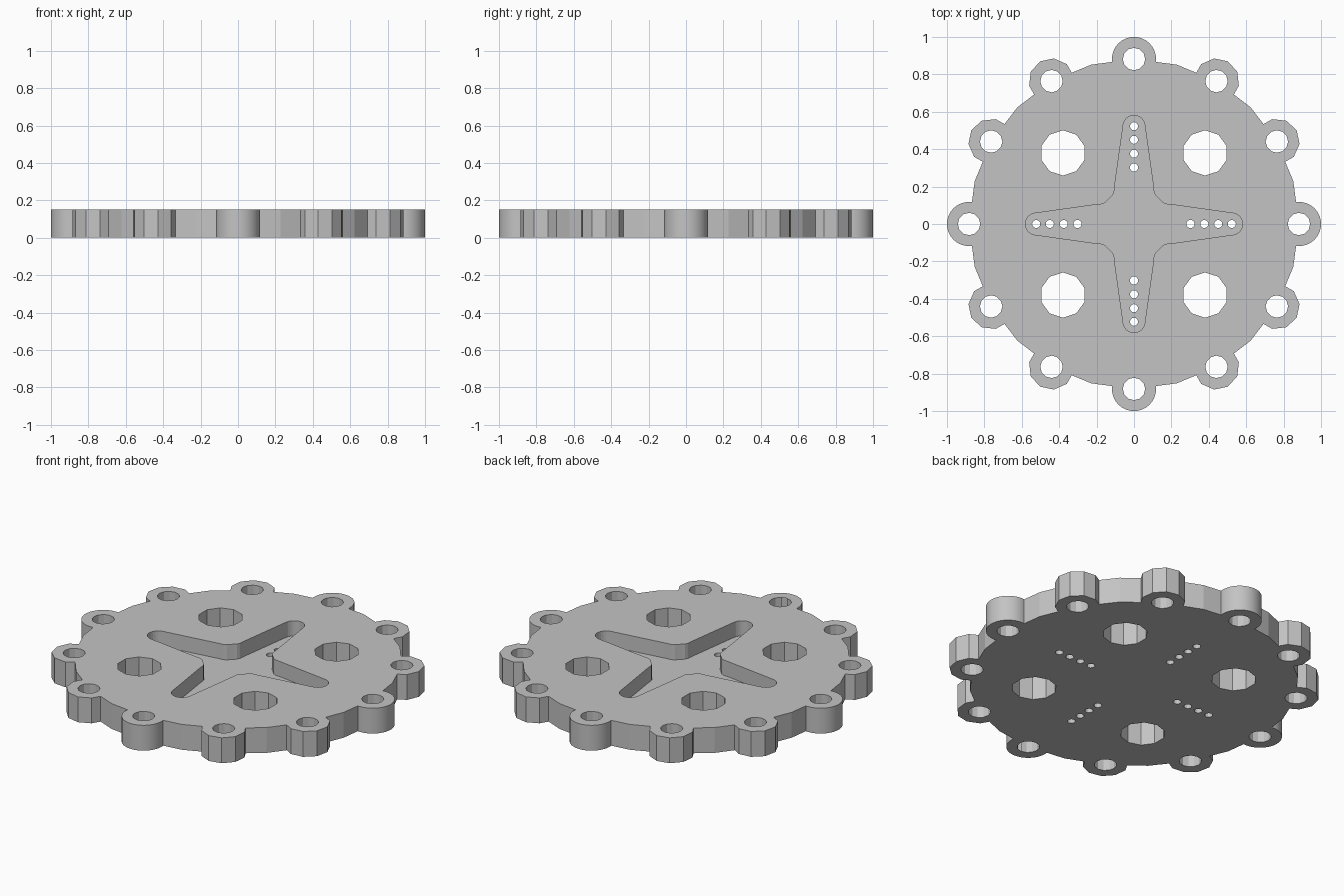
import bpy, bmesh
from math import sin, cos, pi, radians
from mathutils import Matrix

if "Cube" in bpy.data.objects:
    bpy.data.objects.remove(bpy.data.objects["Cube"])

HEIGHT = 0.15
RECESS_FLOOR = 0.06
RIM_R = 0.882

grey = bpy.data.materials.new("plain_grey")
grey.diffuse_color = (0.55, 0.55, 0.55, 1)
grey.use_nodes = True
grey.node_tree.nodes["Principled BSDF"].inputs["Base Color"].default_value = grey.diffuse_color


def circle(x, y, r, sides, turn=0.0):
    return [(x + r * cos(turn + 2 * pi * i / sides),
             y + r * sin(turn + 2 * pi * i / sides)) for i in range(sides)]


def prisms(name, outlines, z0, z1):
    """One object holding an upright prism for every closed outline."""
    bm = bmesh.new()
    for pts in outlines:
        face = bm.faces.new([bm.verts.new((x, y, z0)) for x, y in pts])
        up = bmesh.ops.extrude_face_region(bm, geom=[face])["geom"]
        verts = [v for v in up if isinstance(v, bmesh.types.BMVert)]
        bmesh.ops.translate(bm, verts=verts, vec=(0, 0, z1 - z0))
    bmesh.ops.recalc_face_normals(bm, faces=bm.faces)
    mesh = bpy.data.meshes.new(name)
    bm.to_mesh(mesh)
    bm.free()
    mesh.materials.append(grey)
    ob = bpy.data.objects.new(name, mesh)
    bpy.context.collection.objects.link(ob)
    return ob


def combine(target, tool, operation):
    mod = target.modifiers.new(tool.name, 'BOOLEAN')
    mod.operation = operation
    mod.solver = 'EXACT'
    mod.object = tool
    tool.hide_render = True
    bpy.context.view_layer.objects.active = target
    bpy.ops.object.modifier_apply(modifier=mod.name)
    bpy.data.objects.remove(tool)


# round plate
plate = prisms("mounting_plate", [circle(0, 0, 0.882, 24)], 0, HEIGHT)

# twelve rim lugs, finely rounded on the main axes and faceted between them
lugs, lug_holes = [], []
for i in range(12):
    a = radians(30 * i)
    x, y = RIM_R * cos(a), RIM_R * sin(a)
    sides = 40 if i % 3 == 0 else 10
    r = 0.118 if i % 3 == 0 else 0.122
    lugs.append(circle(x, y, r, sides, a))
    lug_holes.append(circle(x, y, 0.06, 12, a))
combine(plate, prisms("rim_lugs", lugs, 0, HEIGHT), 'UNION')

# through holes in the lugs, and four large ones in the plate
big_holes = [circle(sx * 0.38, sy * 0.38, 0.121, 10, pi / 10)
             for sx in (-1, 1) for sy in (-1, 1)]
combine(plate, prisms("through_holes", lug_holes + big_holes, -0.1, HEIGHT + 0.1), 'DIFFERENCE')

# cross-shaped recess: one arm repeated round the centre
half = [(0.135, 0.135), (0.153, 0.115), (0.172, 0.106), (0.2, 0.104)]
tip = [(0.523 + 0.058 * cos(t), 0.058 * sin(t))
       for t in (radians(82 - 164 * k / 12) for k in range(13))]
arm = half + tip + [(x, -y) for x, y in reversed(half[1:])]
cross = []
for q in range(4):
    turn = Matrix.Rotation(-q * pi / 2, 2)
    cross += [(turn[0][0] * x + turn[0][1] * y, turn[1][0] * x + turn[1][1] * y)
              for x, y in arm]
combine(plate, prisms("cross_recess", [cross], RECESS_FLOOR, HEIGHT + 0.1), 'DIFFERENCE')

# rows of four small screw holes in every arm
small = [circle(d * cos(q * pi / 2), d * sin(q * pi / 2), 0.022, 12)
         for q in range(4) for d in (0.302, 0.376, 0.45, 0.523)]
combine(plate, prisms("screw_holes", small, -0.1, HEIGHT + 0.1), 'DIFFERENCE')

# faceted sides stay flat, fine curves are smooth
plate.select_set(True)
bpy.context.view_layer.objects.active = plate
bpy.ops.object.shade_smooth_by_angle(angle=radians(12))
